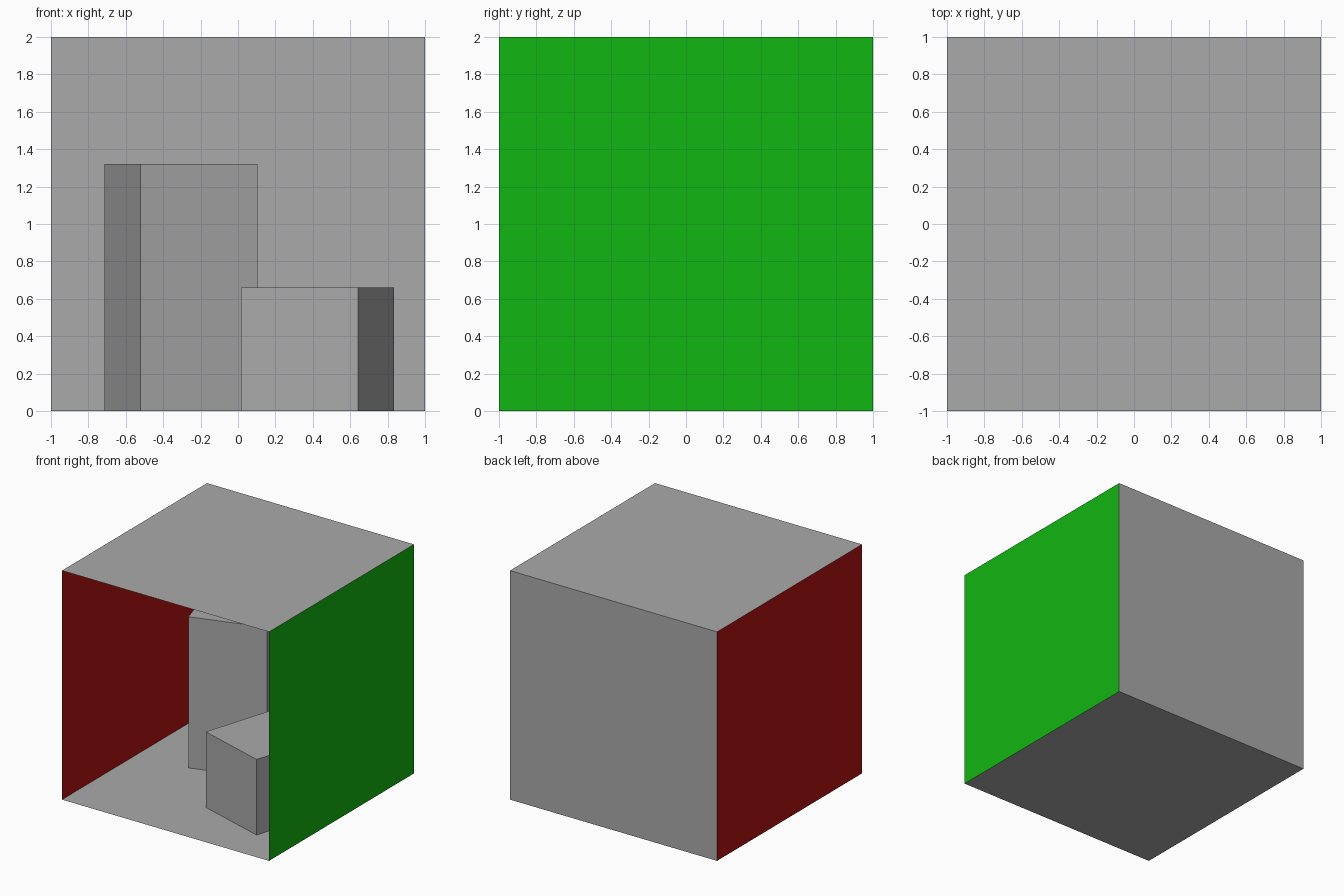
import bpy, bmesh
from math import radians
from mathutils import Matrix, Vector

cube = bpy.data.objects.get("Cube")
if cube:
    bpy.data.objects.remove(cube)


def make_material(name, rgb):
    mat = bpy.data.materials.new(name)
    mat.use_nodes = True
    colour = (*rgb, 1)
    mat.diffuse_color = colour
    mat.node_tree.nodes["Principled BSDF"].inputs["Base Color"].default_value = colour
    return mat


grey = make_material("grey", (0.4, 0.4, 0.4))
red = make_material("red", (0.47, 0.006, 0.006))
green = make_material("green", (0.006, 0.47, 0.006))


def add_object(name, bm, mat):
    mesh = bpy.data.meshes.new(name)
    bm.to_mesh(mesh)
    bm.free()
    mesh.materials.append(mat)
    obj = bpy.data.objects.new(name, mesh)
    bpy.context.collection.objects.link(obj)


def wall(name, inward, mat):
    """Thin square sheet on one side of the room, facing inward."""
    inward = Vector(inward)
    turn = inward.to_track_quat('Z', 'Y').to_matrix().to_4x4()
    bm = bmesh.new()
    bmesh.ops.create_grid(bm, x_segments=1, y_segments=1, size=1,
                          matrix=Matrix.Translation(Vector((0, 0, 1)) - inward) @ turn)
    add_object(name, bm, mat)


def block(name, x, y, height, angle, side=0.655):
    """Square block standing on the floor, without a hidden underside."""
    bm = bmesh.new()
    bmesh.ops.create_cube(bm, size=1,
                          matrix=Matrix.Translation((x, y, height / 2))
                          @ Matrix.Rotation(radians(angle), 4, 'Z')
                          @ Matrix.Diagonal((side, side, height, 1)))
    bm.normal_update()
    underside = [f for f in bm.faces if f.normal.z < -0.9]
    bmesh.ops.delete(bm, geom=underside, context='FACES')
    add_object(name, bm, grey)


# Room, open at the front
wall("floor", (0, 0, 1), grey)
wall("ceiling", (0, 0, -1), grey)
wall("back_wall", (0, -1, 0), grey)
wall("right_wall", (1, 0, 0), red)
wall("left_wall", (-1, 0, 0), green)

# Blocks inside the room
block("tall_block", -0.305, 0.47, 1.32, 17.1)
block("short_block", 0.425, -0.25, 0.66, -17.1)
